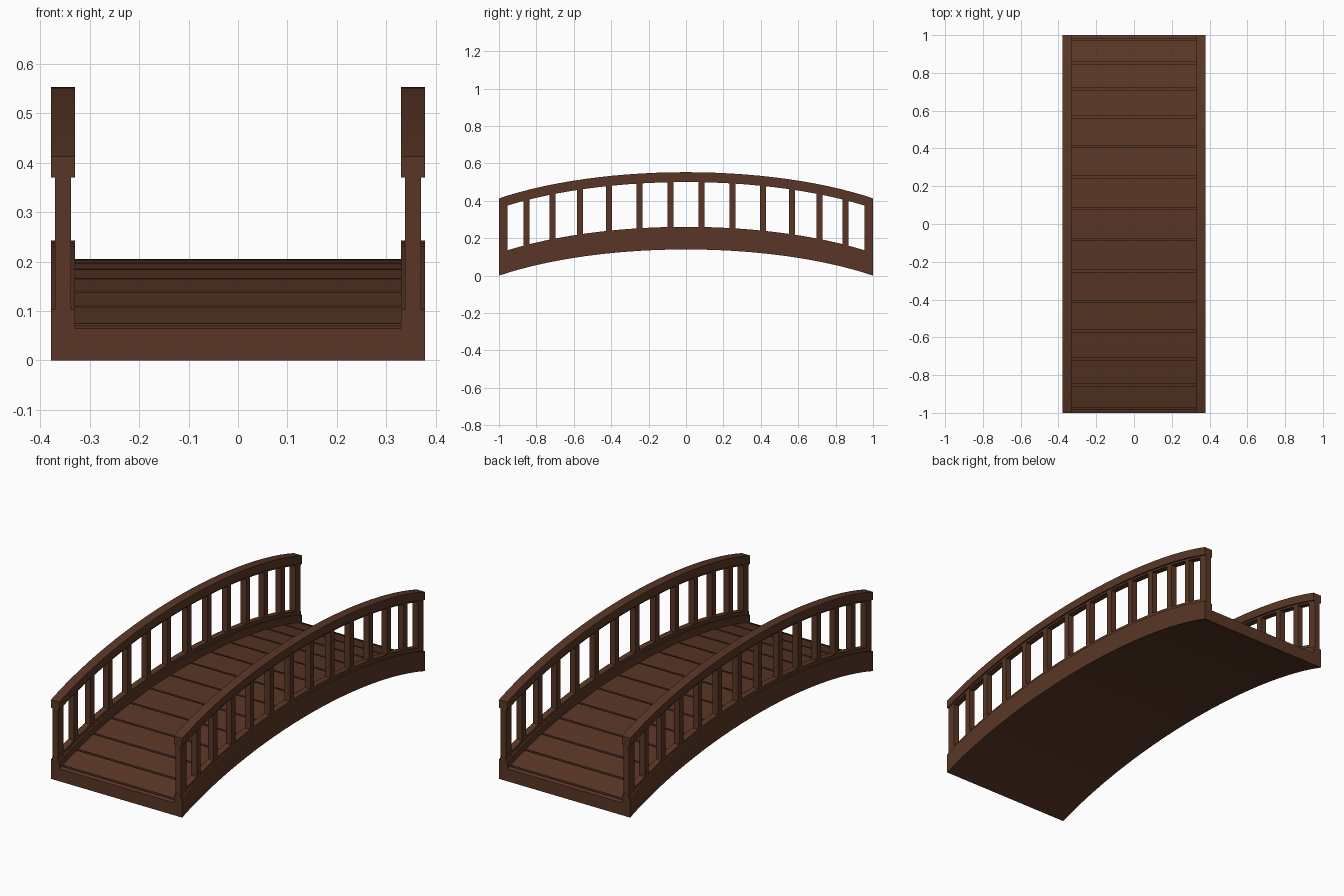
import bpy
import bmesh
from math import sin, asin, cos, pi, sqrt

if "Cube" in bpy.data.objects:
    bpy.data.objects.remove(bpy.data.objects["Cube"], do_unlink=True)

RISE = 0.14
POSTS = 14
HALF_ANGLE = pi / 4

wood = bpy.data.materials.new("dark brown wood")
wood.use_nodes = True
COLOR = (0.1, 0.037, 0.019, 1)
wood.diffuse_color = COLOR
wood.node_tree.nodes["Principled BSDF"].inputs["Base Color"].default_value = COLOR


def arch_z(y):
    """Height of the arch above its ends."""
    c = cos(HALF_ANGLE)
    return RISE * (sqrt(max(0, 1 - y * y / 2)) - c) / (1 - c)


def add_arch(bm, x0, x1, z0, z1, y0=-1, y1=1, segments=28):
    """Sweep a rectangle along the arch between two y positions."""
    a0, a1 = asin(y0 / sqrt(2)), asin(y1 / sqrt(2))
    rings = []
    for i in range(segments + 1):
        y = sqrt(2) * sin(a0 + (a1 - a0) * i / segments)
        h = arch_z(y)
        rings.append([bm.verts.new((x, y, z + h))
                      for x, z in ((x0, z0), (x1, z0), (x1, z1), (x0, z1))])
    for a, b in zip(rings, rings[1:]):
        for k in range(4):
            n = (k + 1) % 4
            bm.faces.new((a[k], a[n], b[n], b[k]))
    bm.faces.new(rings[0])
    bm.faces.new(rings[-1])


def finish(bm, name):
    bmesh.ops.recalc_face_normals(bm, faces=bm.faces)
    mesh = bpy.data.meshes.new(name)
    bm.to_mesh(mesh)
    bm.free()
    mesh.materials.append(wood)
    obj = bpy.data.objects.new(name, mesh)
    bpy.context.collection.objects.link(obj)
    bpy.ops.object.select_all(action="DESELECT")
    obj.select_set(True)
    bpy.context.view_layer.objects.active = obj
    bpy.ops.object.shade_smooth_by_angle(angle=pi / 6)


def arch_part(name, *section):
    bm = bmesh.new()
    add_arch(bm, *section)
    finish(bm, name)


# Post positions, evenly spaced in angle so they crowd towards the ends
step = 2 * HALF_ANGLE / (POSTS - 1)
post_y = [0.977 * sqrt(2) * sin(-HALF_ANGLE + i * step) for i in range(POSTS)]

# Arched slab below the walkway
arch_part("deck_slab", -0.33, 0.33, 0, 0.052)

# Planks with a narrow gap in line with each post
bm = bmesh.new()
GAP = 0.005
edges = [-1 - GAP] + post_y + [1 + GAP]
for y0, y1 in zip(edges, edges[1:]):
    add_arch(bm, -0.33, 0.33, 0.052, 0.065, y0 + GAP, y1 - GAP, 2)
finish(bm, "deck_planks")

# Both sides: beam, handrail, their narrow inner strips and the posts
for side, s in (("right", -1), ("left", 1)):
    outer = sorted((s * 0.33, s * 0.378))
    inner = sorted((s * 0.338, s * 0.37))
    arch_part(side + "_side_beam", *outer, 0, 0.103)
    arch_part(side + "_lower_strip", *inner, 0.103, 0.121)
    arch_part(side + "_upper_strip", *inner, 0.36, 0.37)
    arch_part(side + "_handrail", *outer, 0.37, 0.413)

    bm = bmesh.new()
    for i, y in enumerate(post_y):
        half = 0.0225 if i in (0, POSTS - 1) else 0.016
        add_arch(bm, *inner, 0.103, 0.37, max(-1, y - half), min(1, y + half), 1)
    finish(bm, side + "_posts")
